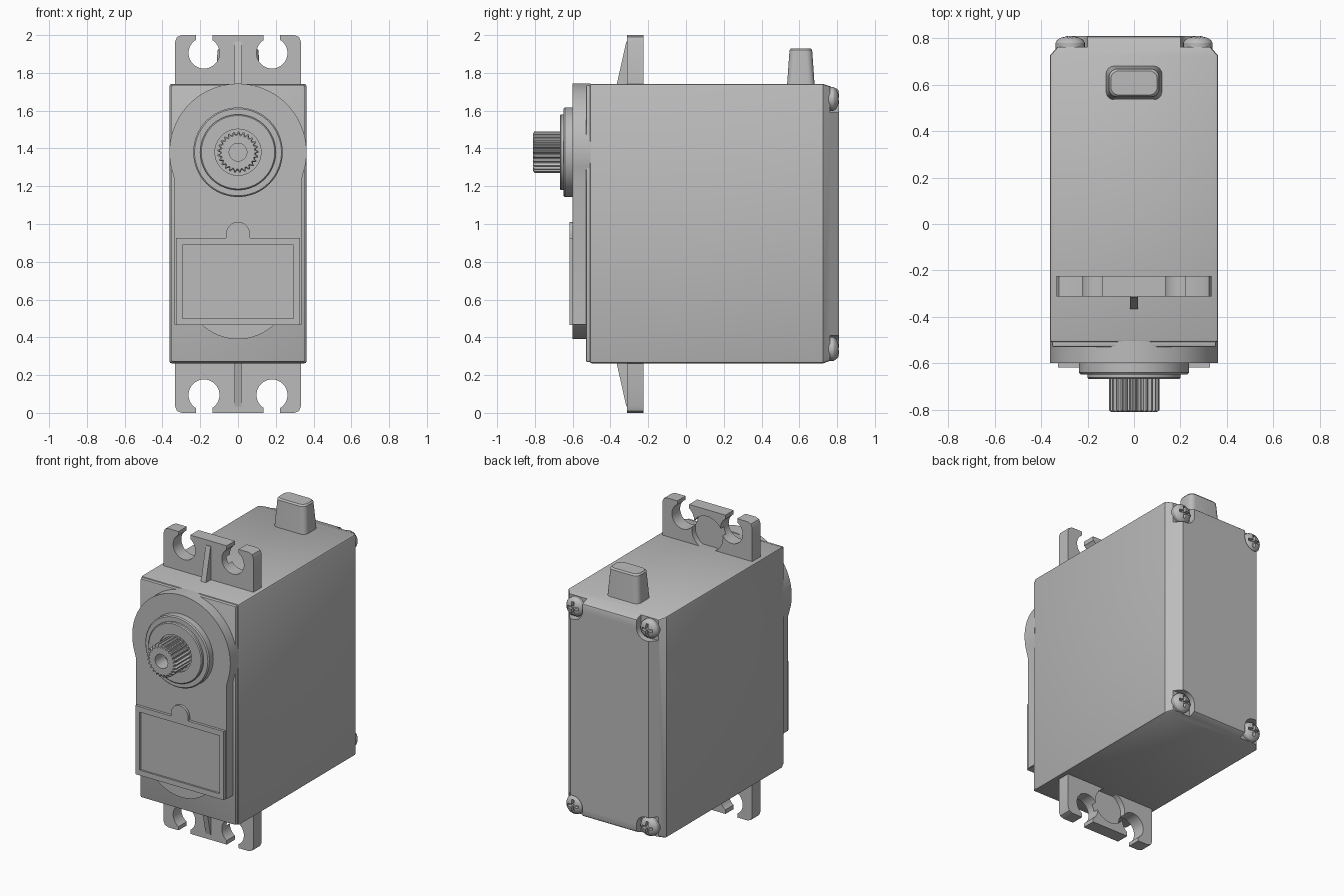
import bpy, bmesh, math

cube = bpy.data.objects.get("Cube")
if cube:
    bpy.data.objects.remove(cube, do_unlink=True)

grey = bpy.data.materials.new("plain_grey")
grey.use_nodes = True
COLOUR = (0.5, 0.5, 0.5, 1)
grey.diffuse_color = COLOUR
grey.node_tree.nodes["Principled BSDF"].inputs["Base Color"].default_value = COLOUR


def loft(name, rings):
    """Skin a list of equal-length point rings and cap both ends."""
    bm = bmesh.new()
    loops = [[bm.verts.new(p) for p in ring] for ring in rings]
    n = len(loops[0])
    for a, b in zip(loops, loops[1:]):
        for i in range(n):
            j = (i + 1) % n
            bm.faces.new((a[i], a[j], b[j], b[i]))
    bm.faces.new(loops[0])
    bm.faces.new(loops[-1])
    bmesh.ops.recalc_face_normals(bm, faces=bm.faces)
    mesh = bpy.data.meshes.new(name)
    bm.to_mesh(mesh)
    bm.free()
    mesh.materials.append(grey)
    obj = bpy.data.objects.new(name, mesh)
    bpy.context.collection.objects.link(obj)
    return obj


def at_y(outline, y):
    return [(x, y, z) for x, z in outline]


def prism(name, outline, y0, y1):
    return loft(name, [at_y(outline, y0), at_y(outline, y1)])


def rect(hx, z0, z1):
    return [(-hx, z0), (hx, z0), (hx, z1), (-hx, z1)]


def arc(cx, cz, r, start, end, n):
    angles = [math.radians(start + (end - start) * i / n) for i in range(n + 1)]
    return [(cx + r * math.cos(a), cz + r * math.sin(a)) for a in angles]


def circle(cx, cz, r, n=64):
    return arc(cx, cz, r, 0, 360, n)[:-1]


def lathe(name, cx, cz, profile, n=64):
    return loft(name, [at_y(circle(cx, cz, r, n), y) for r, y in profile])


def activate(obj):
    bpy.ops.object.select_all(action="DESELECT")
    obj.select_set(True)
    bpy.context.view_layer.objects.active = obj


def bevel(obj, width, segments=2, limit=50):
    mod = obj.modifiers.new("bevel", "BEVEL")
    mod.width, mod.segments = width, segments
    mod.limit_method, mod.angle_limit = "ANGLE", math.radians(limit)
    activate(obj)
    bpy.ops.object.modifier_apply(modifier=mod.name)


def cut(obj, cutter):
    cutter.hide_render = True
    mod = obj.modifiers.new("cut", "BOOLEAN")
    mod.operation, mod.object, mod.solver = "DIFFERENCE", cutter, "EXACT"
    activate(obj)
    bpy.ops.object.modifier_apply(modifier=mod.name)
    bpy.data.objects.remove(cutter, do_unlink=True)


def smooth(obj):
    activate(obj)
    bpy.ops.object.shade_smooth_by_angle(angle=math.radians(28))


LOW, HIGH, HALF = 0.262, 1.742, 0.363
SHAFT_Z = 1.38
CORNERS = [(sx, sz) for sx in (-1, 1) for sz in (-1, 1)]

# Main case with a chamfered rear end
body = loft("case", [at_y(rect(HALF, LOW, HIGH), -0.51),
                     at_y(rect(HALF, LOW, HIGH), 0.725),
                     at_y(rect(0.29, LOW + 0.03, HIGH - 0.03), 0.81)])
bevel(body, 0.012)

# Corner pockets and cross-head screws at the rear
for sx, sz in CORNERS:
    pocket = [(0.5, 1.59), (0.5, 1.9), (0.2, 1.9)] + arc(0.27, 1.66, 0.07, 180, 270, 10)
    pocket = [(sx * x, 1 + sz * (z - 1)) for x, z in pocket]
    cut(body, prism("pocket_cutter", pocket, 0.763, 0.9))
for sx, sz in CORNERS:
    cx, cz = sx * 0.275, 1 + sz * 0.662
    screw = lathe("rear_screw", cx, cz, [(0.063, 0.75), (0.063, 0.781), (0.056, 0.793),
                                         (0.04, 0.803), (0.02, 0.808), (0.004, 0.81)], 32)
    for w, h in ((0.009, 0.04), (0.04, 0.009)):
        slot = [(x + cx, z) for x, z in rect(w, cz - h, cz + h)]
        cut(screw, prism("slot_cutter", slot, 0.785, 0.9))
    smooth(screw)
smooth(body)

# Front cover and the raised gear housing on it
cover = prism("front_cover", rect(0.353, LOW + 0.008, HIGH - 0.008), -0.53, -0.5)
bevel(cover, 0.007)
smooth(cover)

outline = arc(0, SHAFT_Z, HALF, -12, 192, 72)
outline += [(-0.335, 1.23), (-0.335, 0.467), (0.335, 0.467), (0.335, 1.23)]
smooth(prism("gear_housing", outline, -0.6, -0.505))
smooth(prism("lower_disc", circle(0, 0.668, 0.278), -0.6, -0.52))

# Framed panel with a small round tab
outer, inner = rect(0.327, 0.465, 0.925), rect(0.295, 0.5, 0.888)
loft("label_panel", [at_y(outer, -0.52), at_y(outer, -0.618),
                     at_y(inner, -0.618), at_y(inner, -0.606)])
tab = arc(0, 0.948, 0.063, 0, 180, 24) + [(-0.063, 0.92), (0.063, 0.92)]
smooth(prism("panel_tab", tab, -0.618, -0.59))

# Stepped bearing boss
smooth(lathe("bearing_boss", 0, SHAFT_Z, [(0.237, -0.59), (0.237, -0.641), (0.23, -0.648),
                                          (0.2, -0.648), (0.2, -0.662), (0.194, -0.668),
                                          (0.122, -0.668), (0.122, -0.655)]))

# Splined output shaft with a screw hole
TEETH = 25


def spline(root, tip):
    points = []
    for i in range(TEETH * 4):
        r = tip if i % 4 < 2 else root
        a = math.tau * i / (TEETH * 4)
        points.append((r * math.cos(a), SHAFT_Z + r * math.sin(a)))
    return points


shaft = loft("output_shaft", [at_y(spline(0.096, 0.109), -0.64),
                              at_y(spline(0.096, 0.109), -0.803),
                              at_y(spline(0.088, 0.098), -0.81)])
cut(shaft, prism("hole_cutter", circle(0, SHAFT_Z, 0.047, 32), -0.9, -0.71))
smooth(shaft)

# Mounting flanges with open screw slots, back recess and front rib
half = [(0.333, 1.7), (0.333, 1.965), (0.323, 1.99), (0.298, 2), (0.222, 2)]
half += arc(0.18, 1.905, 0.082, 59, -236, 40) + [(0.135, 2)]
flange_outline = half + [(-x, z) for x, z in reversed(half)]
for side, sz in (("upper", 1), ("lower", -1)):
    def flip(points):
        return [(x, 1 + sz * (z - 1)) for x, z in points]
    flange = prism(side + "_flange", flip(flange_outline), -0.312, -0.225)
    recess = prism("recess_cutter", flip(circle(0, 1.84, 0.115, 48)), -0.262, -0.1)
    cut(flange, recess)
    smooth(flange)
    rib = [(-0.375, 1.7), (-0.366, HIGH), (-0.316, 1.965), (-0.3, 1.965), (-0.3, 1.7)]
    loft(side + "_flange_rib", [[(x, y, z) for y, z in flip(rib)] for x in (-0.018, 0.018)])

# Tapered cable boot on top
def boot_ring(hx, hy, z):
    r = 0.035
    ring = []
    for sx, sy, start in ((1, 1, 0), (-1, 1, 90), (-1, -1, 180), (1, -1, 270)):
        corner = arc(sx * (hx - r), 0.608 + sy * (hy - r), r, start, start + 90, 6)
        ring += [(x, y, z) for x, y in corner]
    return ring


smooth(loft("cable_boot", [boot_ring(0.122, 0.074, 1.72), boot_ring(0.108, 0.06, 1.92),
                           boot_ring(0.1, 0.052, 1.93)]))
